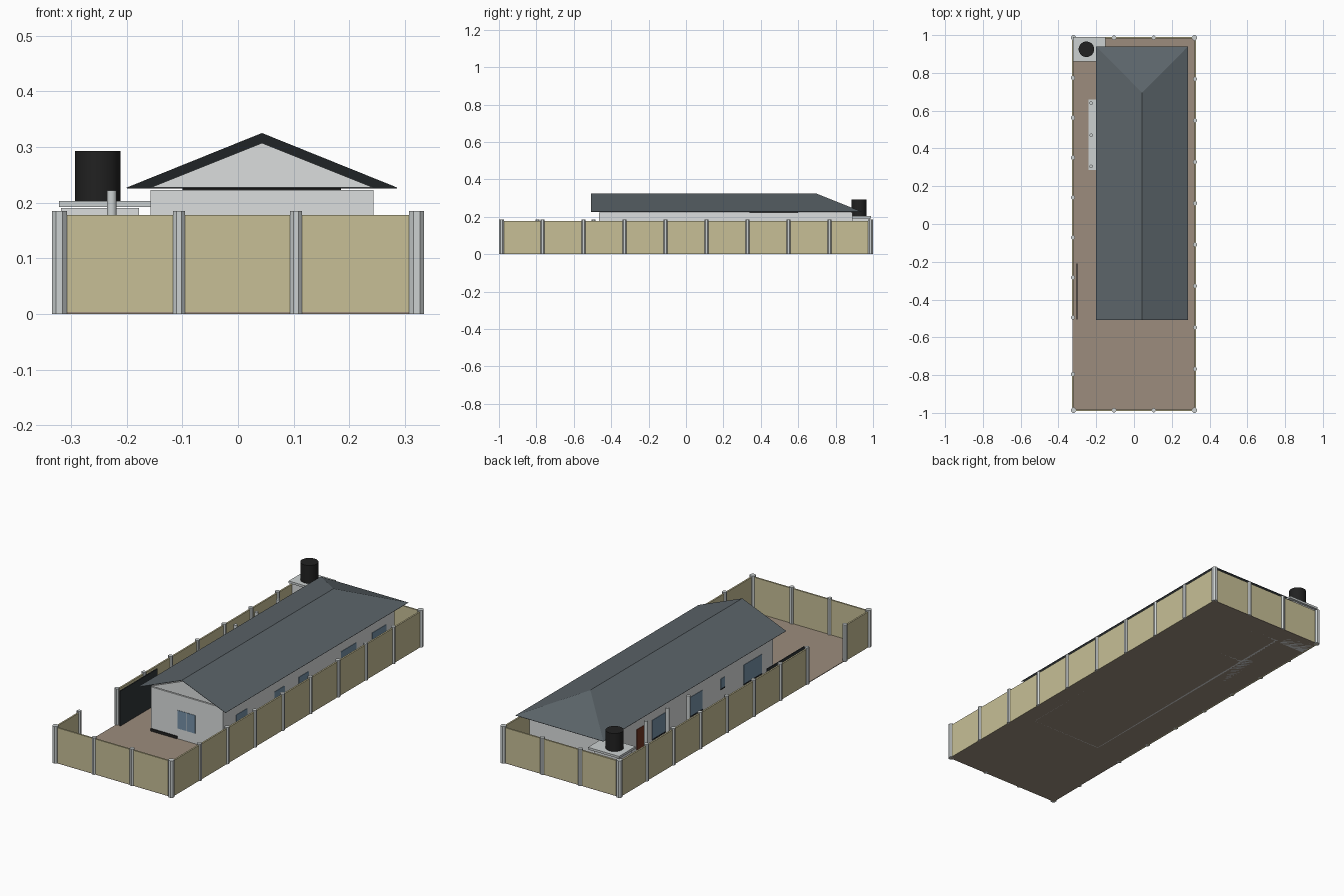
import bpy, bmesh, math

if "Cube" in bpy.data.objects:
    bpy.data.objects.remove(bpy.data.objects["Cube"])


def mat(name, r, g, b):
    """Flat material from display (sRGB) values."""
    m = bpy.data.materials.new(name)
    m.diffuse_color = [((c + 0.055) / 1.055) ** 2.4 for c in (r, g, b)] + [1]
    m.use_nodes = True
    m.node_tree.nodes["Principled BSDF"].inputs["Base Color"].default_value = m.diffuse_color
    return m


PLASTER = mat("white_plaster", .86, .87, .87)
CONCRETE = mat("grey_concrete", .80, .82, .82)
FENCE = mat("olive_fence", .78, .75, .59)
GROUND = mat("brown_paving", .61, .55, .49)
ROOF = mat("slate_roof", .36, .395, .415)
BLACK = mat("black", .13, .13, .13)
GATE = mat("dark_gate", .19, .21, .22)
GLASS = mat("blue_glass", .46, .57, .66)
DOOR = mat("red_brown_door", .45, .21, .14)


def mesh(name, verts, faces, m):
    me = bpy.data.meshes.new(name)
    me.from_pydata(verts, [], faces)
    me.materials.append(m)
    ob = bpy.data.objects.new(name, me)
    bpy.context.collection.objects.link(ob)
    bm = bmesh.new()
    bm.from_mesh(me)
    bmesh.ops.recalc_face_normals(bm, faces=bm.faces)
    bm.to_mesh(me)
    bm.free()
    return ob


def box(name, x, y, z, m):
    v = [(a, b, c) for a in x for b in y for c in z]
    f = [(0, 1, 3, 2), (4, 6, 7, 5), (0, 4, 5, 1), (2, 3, 7, 6), (0, 2, 6, 4), (1, 5, 7, 3)]
    return mesh(name, v, f, m)


def cylinder(name, x, y, z, r, sides, m, smooth=False):
    bpy.ops.mesh.primitive_cylinder_add(vertices=sides, radius=r, depth=z[1] - z[0],
                                        location=(x, y, (z[0] + z[1]) / 2),
                                        rotation=(0, 0, math.pi / sides))
    ob = bpy.context.object
    ob.name = name
    ob.data.materials.append(m)
    if smooth:
        bpy.ops.object.shade_smooth_by_angle()
    return ob


# Ground
box("yard_ground", (-.325, .325), (-.99, .99), (0, .003), GROUND)

# Perimeter fence, with a gate gap on the left side
FX, FY, T, H = .323, .986, .004, .178
box("front_fence", (-FX, FX), (-FY - T, -FY + T), (0, H), FENCE)
box("back_fence", (-FX, FX), (FY - T, FY + T), (0, H), FENCE)
box("right_fence", (FX - T, FX + T), (-FY, FY), (0, H), FENCE)
box("left_fence_long", (-FX - T, -FX + T), (-.495, FY), (0, H), FENCE)
box("left_fence_short", (-FX - T, -FX + T), (-FY, -.795), (0, H), FENCE)

# Fence posts
POST = (0, .185)
for sx in (-1, 1):
    for sy in (-1, 1):
        cylinder("corner_post", sx * .321, sy * FY, POST, .0145, 8, CONCRETE)
for x in (-.106, .104):
    for y in (-FY, FY):
        cylinder("fence_post", x, y, POST, .0115, 8, CONCRETE)
for i in range(1, 9):
    cylinder("right_fence_post", FX, -FY + i * 2 * FY / 9, POST, .0115, 8, CONCRETE)
for i in range(7):
    cylinder("left_fence_post", -FX, -.495 + i * .2115, POST, .0115, 8, CONCRETE)
cylinder("gate_post", -FX, -.795, POST, .0115, 8, CONCRETE)

# Sliding gate, standing open
box("sliding_gate", (-.304, -.299), (-.505, -.21), (.003, .178), GATE)

# House walls
X0, X1, Y0, Y1, W, WT = -.157, .243, -.465, .89, .011, .223
box("front_wall", (X0, X1), (Y0, Y0 + W), (0, WT), PLASTER)
box("back_wall", (X0, X1), (Y1 - W, Y1), (0, WT), PLASTER)
box("left_wall", (X0, X0 + W), (Y0 + W, Y1 - W), (0, WT), PLASTER)
box("right_wall", (X1 - W, X1), (Y0 + W, Y1 - W), (0, WT), PLASTER)
for y in (-.13, .07, .25, .62):
    box("partition_wall", (X0 + W, X1 - W), (y, y + .008), (0, .2), PLASTER)
box("ceiling_panel", (-.1, .185), (.34, .6), (.222, .226), BLACK)

# Gable triangle above the front wall
g = [(X0, .227), (X1, .227), (.043, .307)]
mesh("gable", [(x, y, z) for y in (Y0, Y0 + W) for x, z in g],
     [(0, 1, 2), (3, 5, 4), (0, 3, 4, 1), (1, 4, 5, 2), (2, 5, 3, 0)], PLASTER)

# Thin roof sheet: gable at the front, hip at the back
E, R = .227, .325
roof = mesh("roof", [(-.2, -.507, E), (.286, -.507, E), (.286, .94, E), (-.2, .94, E),
                     (.043, -.507, R), (.043, .695, R)],
            [(0, 4, 5, 3), (1, 2, 5, 4), (2, 3, 5)], ROOF)
bm = bmesh.new()
bm.from_mesh(roof.data)
if sum(f.normal.z for f in bm.faces) < 0:
    bmesh.ops.reverse_faces(bm, faces=bm.faces)
bm.to_mesh(roof.data)
bm.free()
sol = roof.modifiers.new("thickness", 'SOLIDIFY')
sol.thickness, sol.offset = .0015, -1

# Windows as thin plates with dark sills
P = .002
LOW, HIGH, TOP = .055, .1, .15
box("front_window", (-.009, .09), (Y0 - P, Y0 + P), (LOW, .146), GLASS)
box("front_window_mullion", (.039, .042), (Y0 - .003, Y0), (LOW, .146), CONCRETE)
for y0, y1, z in ((-.363, -.275, LOW), (-.06, .02, HIGH), (.131, .21, HIGH),
                  (.466, .586, LOW), (.713, .825, LOW)):
    box("right_window", (X1 - P, X1 + P), (y0, y1), (z, TOP), GLASS)
    box("right_window_sill", (X1 - P, X1 + .004), (y0, y1), (z - .004, z), BLACK)
for y0, y1, z in ((.39, .494, LOW), (.096, .191, LOW), (-.08, -.048, HIGH),
                  (-.374, -.231, LOW)):
    box("left_window", (X0 - P, X0 + P), (y0, y1), (z, TOP), GLASS)
    box("left_window_sill", (X0 - .004, X0 + P), (y0, y1), (z - .004, z), BLACK)

# Side door and dark front plinth
box("side_door", (X0 - P, X0 + P), (.557, .615), (.003, .15), DOOR)
box("front_plinth", (X0, -.01), (Y0 - .004, Y0), (.003, .016), BLACK)

# Side porch with columns
box("porch_floor", (-.24, X0), (.285, .66), (0, .01), CONCRETE)
for y in (.305, .47, .64):
    cylinder("porch_column", -.227, y, (.01, .222), .009, 12, CONCRETE, True)

# Water tank on its stand
box("tank_stand", (-.318, -.178), (.88, .98), (0, .19), PLASTER)
box("tank_slab", (-.322, -.15), (.86, .99), (.192, .203), CONCRETE)
cylinder("water_tank", -.252, .925, (.203, .293), .041, 32, BLACK, True)
